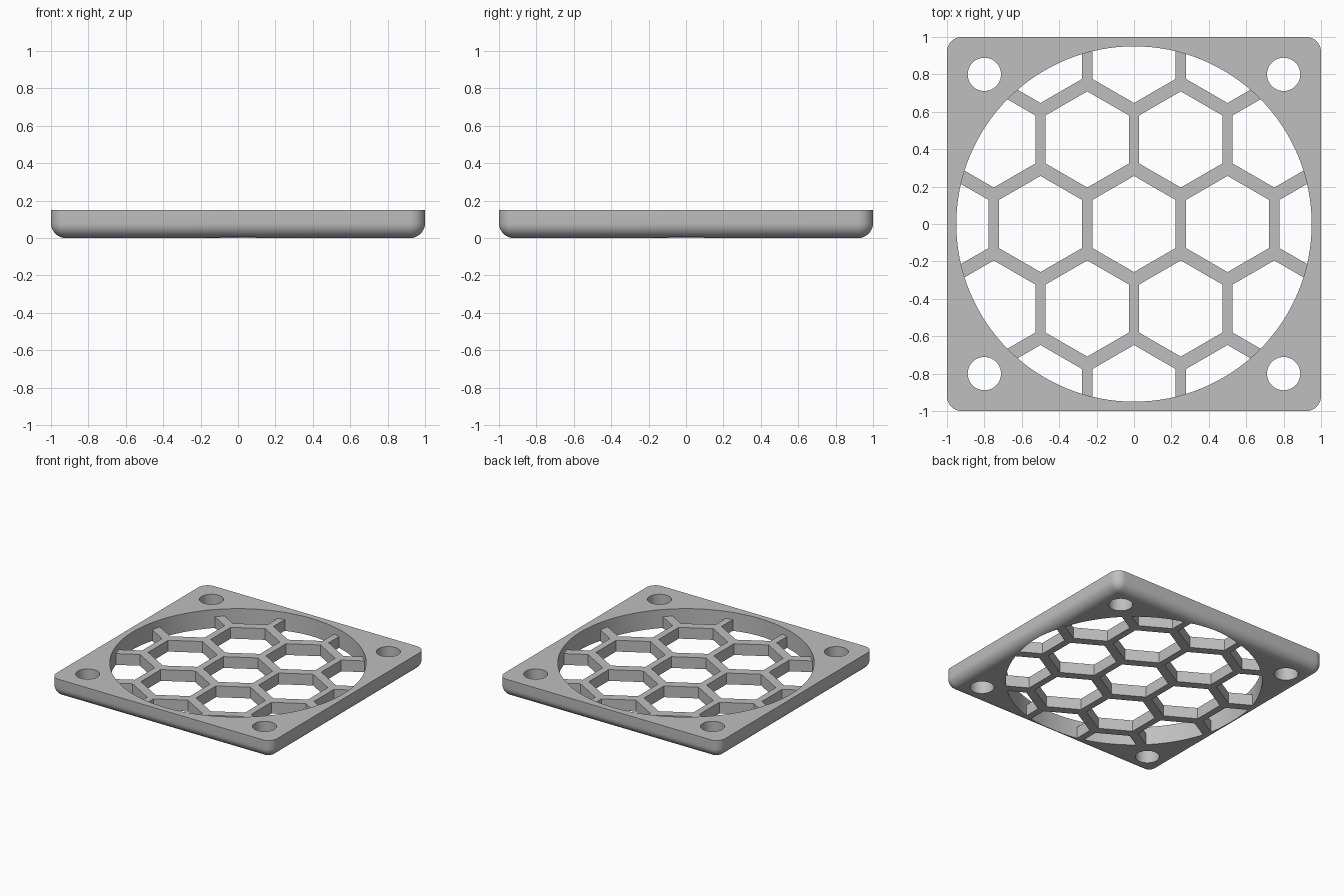
import bpy, bmesh, math
from mathutils import Matrix

if "Cube" in bpy.data.objects:
    bpy.data.objects.remove(bpy.data.objects["Cube"])

H, R = 0.15, 0.08           # frame height, edge rounding
HOLE = 0.95                 # radius of the large opening
GRILLE_H = 0.092            # grille is lower than the frame
PITCH, ROW, HEX = 0.5, 0.452, 0.257

grey = bpy.data.materials.new("light grey plastic")
grey.diffuse_color = (0.52, 0.52, 0.52, 1)
grey.use_nodes = True
grey.node_tree.nodes["Principled BSDF"].inputs["Base Color"].default_value = grey.diffuse_color


def finish(bm, name):
    bmesh.ops.recalc_face_normals(bm, faces=bm.faces[:])
    me = bpy.data.meshes.new(name)
    bm.to_mesh(me)
    bm.free()
    me.materials.append(grey)
    ob = bpy.data.objects.new(name, me)
    bpy.context.collection.objects.link(ob)
    return ob


def prism(bm, x, y, r, n, z0, z1, turn=0.0):
    m = Matrix.Translation((x, y, (z0 + z1) / 2)) @ Matrix.Rotation(turn, 4, 'Z')
    bmesh.ops.create_cone(bm, cap_ends=True, segments=n, radius1=r, radius2=r,
                          depth=z1 - z0, matrix=m)


def cut(ob, cutter):
    mod = ob.modifiers.new("cut", 'BOOLEAN')
    mod.operation, mod.solver, mod.object = 'DIFFERENCE', 'EXACT', cutter
    bpy.ops.object.select_all(action='DESELECT')
    bpy.context.view_layer.objects.active = ob
    ob.select_set(True)
    bpy.ops.object.modifier_apply(modifier=mod.name)
    bpy.data.objects.remove(cutter)
    bpy.ops.object.shade_smooth_by_angle(angle=math.radians(25))


# frame: square plate with rounded upright and bottom edges
bm = bmesh.new()
bmesh.ops.create_cube(bm, size=1, matrix=Matrix.Translation((0, 0, H / 2))
                      @ Matrix.Diagonal((2, 2, H, 1)))
edges = [e for e in bm.edges if min(v.co.z for v in e.verts) < 0.01]
bmesh.ops.bevel(bm, geom=edges, offset=R, offset_type='OFFSET', segments=10,
                profile=0.5, affect='EDGES')
frame = finish(bm, "frame")

# large opening and four screw holes
bm = bmesh.new()
prism(bm, 0, 0, HOLE, 128, -1, 1)
for sx in (-1, 1):
    for sy in (-1, 1):
        prism(bm, sx * 0.8, sy * 0.8, 0.089, 48, -1, 1)
cut(frame, finish(bm, "frame_cutter"))

# honeycomb grille: disc with rows of hexagonal holes
bm = bmesh.new()
prism(bm, 0, 0, HOLE, 128, 0, GRILLE_H)
grille = finish(bm, "honeycomb_grille")
bm = bmesh.new()
for row in range(-2, 3):
    for col in range(-2, 3):
        x = col * PITCH + (PITCH / 2 if row % 2 else 0)
        if abs(x) < 1.1:
            # first vertex points along y
            prism(bm, x, row * ROW, HEX, 6, -1, 1)
cut(grille, finish(bm, "grille_cutter"))
